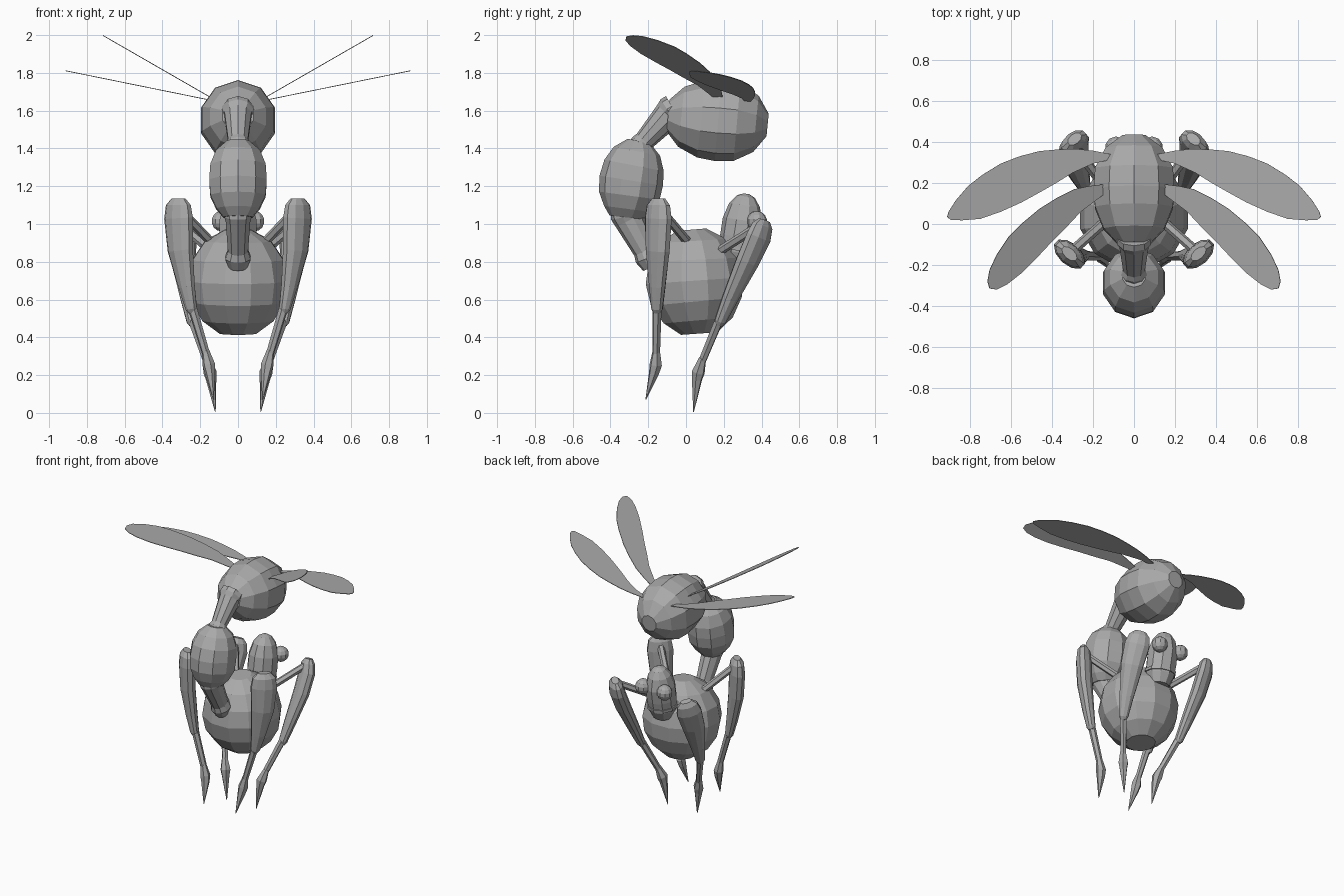
import bpy, bmesh, math
from mathutils import Vector

mat = bpy.data.materials.new("grey")
mat.diffuse_color = (0.4, 0.4, 0.4, 1)


def finish(name, bm, mirror=False, thick=0):
    bmesh.ops.recalc_face_normals(bm, faces=bm.faces)
    me = bpy.data.meshes.new(name)
    bm.to_mesh(me)
    bm.free()
    me.materials.append(mat)
    ob = bpy.data.objects.new(name, me)
    bpy.context.collection.objects.link(ob)
    if thick:
        m = ob.modifiers.new("thickness", 'SOLIDIFY')
        m.thickness, m.offset = thick, 0
    if mirror:
        m = ob.modifiers.new("mirror", 'MIRROR')
        m.use_mirror_merge = False
    return ob


def loft(name, stations, sides=10, u=(1, 0, 0), mirror=False):
    """Elliptical rings (x, y, z, radius along u, radius across) joined in order."""
    bm = bmesh.new()
    pts = [Vector(s[:3]) for s in stations]
    rings = []
    for i, s in enumerate(stations):
        t = (pts[min(i + 1, len(pts) - 1)] - pts[max(i - 1, 0)]).normalized()
        a = Vector(u)
        a = (a - t * a.dot(t)).normalized()
        b = t.cross(a)
        ring = []
        for k in range(sides):
            ang = 2 * math.pi * (k + 0.5) / sides
            ring.append(bm.verts.new(pts[i] + a * s[3] * math.cos(ang) + b * s[4] * math.sin(ang)))
        rings.append(ring)
    for r, q in zip(rings, rings[1:]):
        for k in range(sides):
            n = (k + 1) % sides
            bm.faces.new((r[k], r[n], q[n], q[k]))
    bm.faces.new(rings[0])
    bm.faces.new(rings[-1])
    return finish(name, bm, mirror)


# Rear abdomen carried on top, pole along y
loft("upper_body", [(0, -.095, 1.575, .085, .085), (0, -.025, 1.568, .155, .16),
                    (0, .08, 1.556, .2, .205), (0, .17, 1.548, .207, .215),
                    (0, .27, 1.54, .2, .207), (0, .37, 1.53, .145, .15),
                    (0, .432, 1.524, .06, .06)])
# Upper stalk with a collar
loft("upper_stalk", [(0, -.06, 1.6, .088, .09), (0, -.085, 1.585, .088, .09),
                     (0, -.095, 1.577, .075, .078), (0, -.22, 1.44, .055, .055),
                     (0, -.235, 1.425, .066, .06), (0, -.25, 1.40, .066, .06)])
# Middle body
loft("middle_body", [(0, -.25, 1.44, .06, .06), (0, -.26, 1.385, .122, .125),
                     (0, -.275, 1.31, .154, .16), (0, -.29, 1.23, .16, .17),
                     (0, -.3, 1.15, .154, .162), (0, -.31, 1.08, .12, .125),
                     (0, -.315, 1.035, .08, .09)])
# Lower stalk
loft("lower_stalk", [(0, -.31, 1.07, .075, .09), (0, -.308, 1.04, .075, .09),
                     (0, -.3, 1.02, .068, .08), (0, -.215, .86, .056, .065),
                     (0, -.2, .82, .07, .07), (0, -.18, .77, .05, .05)])
# Large lower body
loft("lower_body", [(0, .07, .42, .1, .1), (0, .065, .49, .195, .19),
                    (0, .055, .59, .255, .25), (0, .045, .7, .272, .268),
                    (0, .04, .81, .25, .245), (0, .035, .91, .18, .185),
                    (0, .03, .97, .07, .08)], 12)
# Head
loft("head", [(0, .26, .78, .07, .07), (0, .27, .85, .098, .1), (0, .285, .93, .104, .105),
              (0, .3, 1.02, .102, .106), (0, .31, 1.10, .078, .082), (0, .318, 1.145, .045, .048),
              (0, .32, 1.16, .015, .015)])
loft("head_collar", [(0, .27, .86, .108, .11), (0, .273, .88, .108, .11)])

# Eyes
bm = bmesh.new()
bmesh.ops.create_uvsphere(bm, u_segments=10, v_segments=7, radius=.054)
bmesh.ops.translate(bm, verts=bm.verts, vec=(.088, .375, 1.015))
finish("eyes", bm, True)

# Front legs
uf = (.74, .67, 0)
loft("front_hips", [(.12, .03, .88, .024, .024), (.30, -.13, 1.07, .024, .024)], 6, mirror=True)
loft("front_thighs", [(.315, -.145, 1.135, .045, .025), (.316, -.146, 1.10, .08, .045),
                      (.315, -.147, 1.03, .092, .053), (.305, -.15, .86, .08, .052),
                      (.272, -.152, .67, .05, .04), (.247, -.153, .55, .032, .03),
                      (.243, -.153, .53, .02, .02)], 10, uf, True)
loft("front_shins", [(.243, -.153, .56, .025, .025), (.165, -.158, .30, .02, .022)], 6, uf, True)
loft("front_feet", [(.172, -.157, .33, .02, .02), (.155, -.16, .255, .034, .034),
                    (.148, -.17, .21, .028, .028), (.13, -.213, .07, .002, .002)], 6, uf, True)

# Back legs
ub = (.74, -.67, 0)
loft("back_hips", [(.12, .15, .84, .024, .024), (.29, .38, .985, .024, .024)], 6, mirror=True)
loft("back_thighs", [(.29, .415, 1.02, .04, .025), (.292, .405, .99, .072, .045),
                     (.295, .385, .93, .088, .052), (.29, .325, .80, .078, .052),
                     (.262, .235, .61, .05, .04), (.242, .18, .485, .032, .03),
                     (.238, .172, .465, .02, .02)], 10, ub, True)
loft("back_shins", [(.24, .175, .49, .025, .025), (.16, .08, .26, .02, .022)], 6, ub, True)
loft("back_feet", [(.17, .088, .29, .02, .02), (.148, .065, .215, .036, .036),
                   (.142, .058, .175, .028, .028), (.12, .04, .005, .002, .002)], 6, ub, True)


# Leaf-shaped wings, each lying in a plane rising outward
def wing(name, outline, base, slope):
    bm = bmesh.new()
    bm.faces.new([bm.verts.new((x, y, base + slope * x)) for x, y in outline])
    finish(name, bm, True, .004)


wing("rear_wings", [(.11, .34), (.2, .358), (.28, .366), (.37, .364), (.46, .356), (.56, .33),
                    (.65, .295), (.74, .24), (.81, .185), (.87, .115), (.905, .06), (.912, .035),
                    (.895, .02), (.84, .018), (.75, .025), (.65, .06), (.55, .105), (.45, .16),
                    (.38, .2), (.3, .25), (.2, .295), (.11, .315)], 1.626, .203)
wing("front_wings", [(.14, .195), (.22, .185), (.29, .17), (.38, .125), (.46, .075), (.55, 0),
                     (.61, -.06), (.67, -.15), (.705, -.225), (.715, -.28), (.705, -.315),
                     (.67, -.32), (.62, -.295), (.55, -.24), (.47, -.16), (.4, -.085),
                     (.33, -.015), (.26, .06), (.2, .105), (.14, .15)], 1.587, .575)
